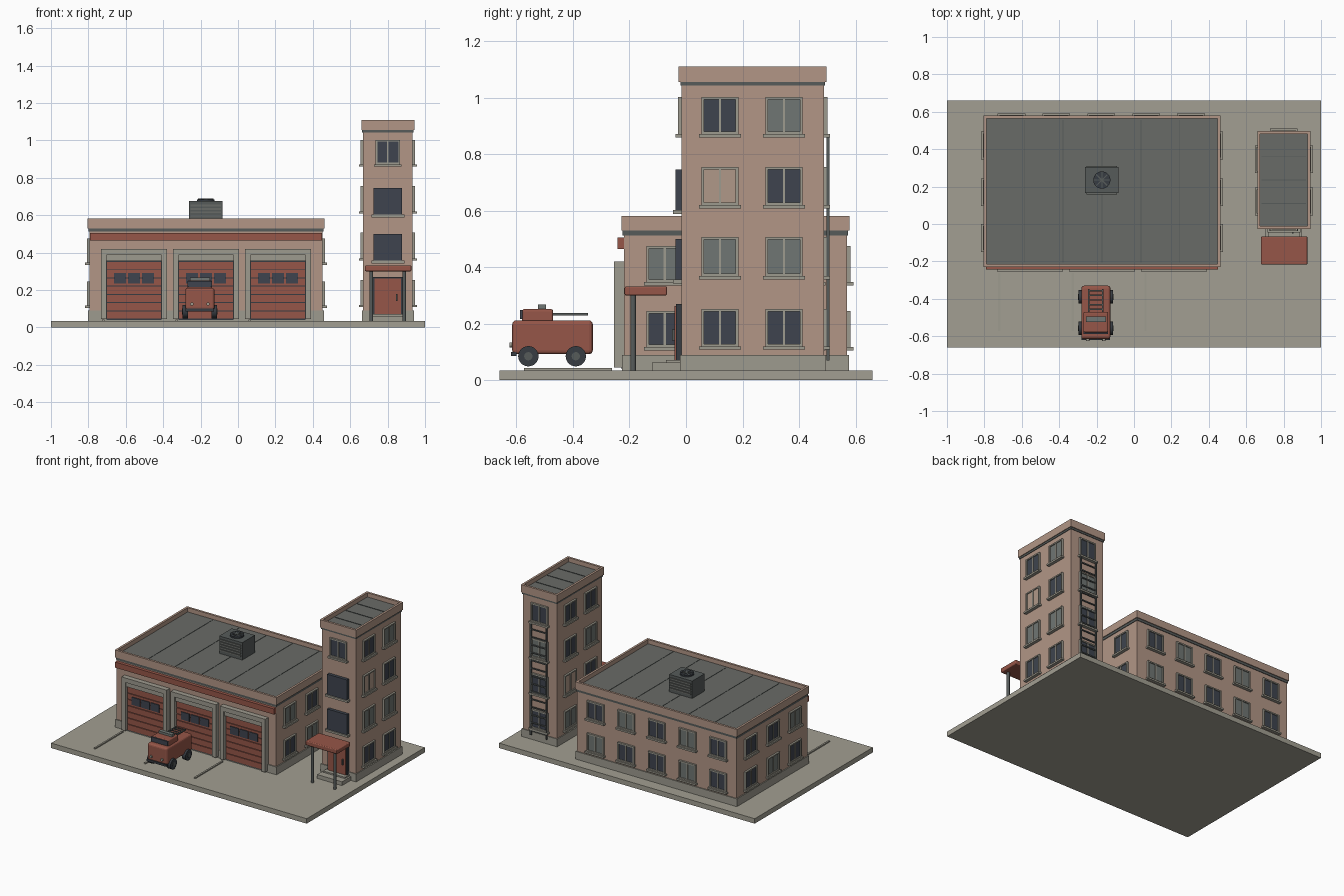
import bpy, bmesh, math
from mathutils import Matrix, Vector

if "Cube" in bpy.data.objects:
    bpy.data.objects.remove(bpy.data.objects["Cube"])


def srgb(r, g, b):
    f = lambda c: (c / 255 / 12.92) if c <= 10 else ((c / 255 + 0.055) / 1.055) ** 2.4
    return (f(r), f(g), f(b), 1)


COLOURS = {
    "wall": (178, 150, 134), "red": (150, 86, 72), "pavement": (162, 159, 146),
    "trim": (158, 155, 143), "roof": (105, 107, 103), "glass": (62, 68, 78),
    "pale_glass": (112, 118, 115), "metal": (86, 91, 90), "tyre": (55, 60, 66),
    "blind": (176, 152, 136)}
MATS = {}
for n, c in COLOURS.items():
    MATS[n] = bpy.data.materials.new(n)
    MATS[n].diffuse_color = srgb(*c)


def finish(name, bm, mats, matrix=None, bevel=0):
    me = bpy.data.meshes.new(name)
    bmesh.ops.recalc_face_normals(bm, faces=bm.faces)
    bm.to_mesh(me)
    bm.free()
    for m in mats:
        me.materials.append(MATS[m])
    ob = bpy.data.objects.new(name, me)
    bpy.context.collection.objects.link(ob)
    if matrix is not None:
        ob.matrix_world = matrix
    if bevel:
        mod = ob.modifiers.new("bevel", "BEVEL")
        mod.width, mod.segments = bevel, 3
    return ob


def add_box(bm, x0, x1, y0, y1, z0, z1):
    m = Matrix.Translation(((x0 + x1) / 2, (y0 + y1) / 2, (z0 + z1) / 2)) @ \
        Matrix.Diagonal((x1 - x0, y1 - y0, z1 - z0, 1))
    verts = bmesh.ops.create_cube(bm, size=1, matrix=m)["verts"]
    return {f for v in verts for f in v.link_faces}


def boxes(name, parts, matrix=None, bevel=0):
    """parts: (x0, x1, y0, y1, z0, z1, colour)"""
    bm = bmesh.new()
    mats = list(dict.fromkeys(p[6] for p in parts))
    for p in parts:
        for f in add_box(bm, *p[:6]):
            f.material_index = mats.index(p[6])
    return finish(name, bm, mats, matrix, bevel)


def cylinder(name, mat, loc, r, depth, axis="Z", seg=24):
    bm = bmesh.new()
    bmesh.ops.create_cone(bm, cap_ends=True, segments=seg, radius1=r, radius2=r, depth=depth)
    rot = Matrix.Rotation(math.pi / 2, 4, "Y" if axis == "X" else "X") if axis != "Z" else Matrix()
    ob = finish(name, bm, [mat], Matrix.Translation(loc) @ rot)
    for p in ob.data.polygons:
        p.use_smooth = len(p.vertices) == 4
    return ob


def parapet(name, x0, x1, y0, y1, z0, z1, lip, drop):
    """Roof block with a sunken roof surface inside a raised rim."""
    bm = bmesh.new()
    add_box(bm, x0, x1, y0, y1, z0, z1)
    top = max(bm.faces, key=lambda f: f.calc_center_median().z)
    bmesh.ops.inset_region(bm, faces=[top], thickness=lip)
    new = bmesh.ops.extrude_face_region(bm, geom=[top])["geom"]
    bmesh.ops.delete(bm, geom=[top], context="FACES")
    bmesh.ops.translate(bm, vec=(0, 0, -drop), verts=[g for g in new if isinstance(g, bmesh.types.BMVert)])
    for g in new:
        if isinstance(g, bmesh.types.BMFace):
            g.material_index = 1
    finish(name, bm, ["wall", "roof"])


def window(x, y, z0, z1, angle, glass, w=0.13):
    """Framed two-pane window with a sill, facing -y before turning."""
    h, b = w / 2, 0.009
    boxes("window", [
        (-h + b / 2, h - b / 2, -0.006, 0.005, z0 + b / 2, z1 - b / 2, glass),
        (-h, -h + b, -0.013, 0.005, z0, z1, "trim"), (h - b, h, -0.013, 0.005, z0, z1, "trim"),
        (-h + b, h - b, -0.013, 0.005, z1 - b, z1, "trim"), (-h + b, h - b, -0.013, 0.005, z0, z0 + b, "trim"),
        (-0.004, 0.004, -0.011, 0.005, z0 + b, z1 - b, "trim"),
        (-h - 0.009, h + 0.009, -0.022, 0.005, z0 - 0.012, z0, "trim")],
        Matrix.Translation((x, y, 0)) @ Matrix.Rotation(math.radians(angle), 4, "Z"))


# site slab and lane lines
boxes("ground_slab", [(-1, 1, -0.66, 0.66, 0, 0.035, "pavement")])
for x in (-0.72, -0.327, 0.062):
    boxes("lane_line", [(x - 0.006, x + 0.006, -0.573, -0.262, 0.035, 0.043, "trim")])

# main hall
X0, X1, Y0, Y1 = -0.795, 0.453, -0.22, 0.57
boxes("hall_walls", [(X0, X1, Y0, Y1, 0.035, 0.52, "wall")])
boxes("hall_plinth", [(X0 - 0.007, X1 + 0.007, Y0 - 0.007, Y1 + 0.007, 0.035, 0.09, "trim")])
boxes("hall_cornice", [(X0 - 0.004, X1 + 0.004, Y0 - 0.004, Y1 + 0.004, 0.513, 0.532, "metal")])
parapet("hall_parapet", X0 - 0.009, X1 + 0.009, Y0 - 0.009, Y1 + 0.009, 0.53, 0.582, 0.022, 0.03)
for i in range(1, 6):
    x = X0 + (X1 - X0) * i / 6
    boxes("roof_seam", [(x - 0.002, x + 0.002, Y0 + 0.014, Y1 - 0.014, 0.55, 0.554, "metal")])
boxes("front_fascia", [(X0 + 0.003, X1 - 0.003, -0.243, Y0, 0.465, 0.505, "red")])

# garage doors with surrounds
for cx in (-0.556, -0.171, 0.214):
    boxes("garage_frame", [
        (cx - 0.177, cx - 0.147, -0.255, Y0, 0.045, 0.42, "trim"),
        (cx + 0.147, cx + 0.177, -0.255, Y0, 0.045, 0.42, "trim"),
        (cx - 0.147, cx + 0.147, -0.255, Y0, 0.388, 0.42, "trim"),
        (cx - 0.147, cx + 0.147, -0.245, Y0, 0.355, 0.388, "trim")])
    panels = [(cx - 0.147, cx + 0.147, -0.2285, Y0, 0.04, 0.355, "tyre")]
    for i in range(7):
        z = 0.047 + i * 0.044
        panels.append((cx - 0.145, cx + 0.145, -0.235, Y0, z, z + 0.039, "red"))
    boxes("garage_door", panels)
    for dx in (-0.075, 0, 0.075):
        boxes("garage_door_window", [(cx + dx - 0.033, cx + dx + 0.033, -0.241, -0.233, 0.236, 0.29, "glass")])

# hall windows, two floors on the sides and the back
kinds = ["glass", "pale_glass", "glass", "glass", "pale_glass"]
for r, (z0, z1) in enumerate(((0.117, 0.245), (0.347, 0.475))):
    for i, y in enumerate((-0.075, 0.17, 0.42)):
        window(X1, y, z0, z1, 90, "pale_glass" if (r + i) % 3 == 1 else "glass")
        window(X0, y, z0, z1, -90, kinds[(i + r) % 5])
    for i in range(5):
        window(-0.655 + i * 0.24, Y1, z0, z1, 180, kinds[(i + 3 * r) % 5])

# rooftop fan unit
boxes("vent_unit", [(-0.262, -0.082, 0.165, 0.305, 0.55, 0.675, "metal")])
for i in range(5):
    z = 0.575 + i * 0.018
    boxes("vent_louvre", [(-0.253, -0.091, 0.159, 0.311, z, z + 0.009, "roof")])
cylinder("fan_ring", "tyre", (-0.172, 0.235, 0.679), 0.046, 0.012)
for i in range(4):
    boxes("fan_blade", [(-0.042, 0.042, -0.003, 0.003, 0.683, 0.688, "metal")],
          Matrix.Translation((-0.172, 0.235, 0)) @ Matrix.Rotation(i * math.pi / 4, 4, "Z"))

# tower
TX0, TX1, TY0, TY1 = 0.668, 0.934, -0.016, 0.488
TC = (TX0 + TX1) / 2
boxes("tower_walls", [(TX0, TX1, TY0, TY1, 0.035, 1.05, "wall")])
boxes("tower_plinth", [(TX0 - 0.006, TX1 + 0.006, TY0 - 0.006, TY1 + 0.006, 0.035, 0.09, "trim")])
boxes("tower_cornice", [(TX0 - 0.004, TX1 + 0.004, TY0 - 0.004, TY1 + 0.004, 1.043, 1.058, "metal")])
parapet("tower_parapet", TX0 - 0.009, TX1 + 0.009, TY0 - 0.01, TY1 + 0.01, 1.056, 1.11, 0.022, 0.03)
for y in (0.11, 0.235, 0.36):
    boxes("tower_roof_seam", [(TX0 + 0.014, TX1 - 0.014, y - 0.002, y + 0.002, 1.08, 1.083, "metal")])
floors = ((0.12, 0.253), (0.369, 0.507), (0.62, 0.755), (0.872, 1.003))
right = (("glass", "glass"), ("pale_glass", "pale_glass"), ("blind", "glass"), ("glass", "pale_glass"))
for r, (z0, z1) in enumerate(floors):
    for i, y in enumerate((0.12, 0.347)):
        window(TX1, y, z0, z1, 90, right[r][i])
        window(TX0, y, z0, z1, -90, right[(r + 1) % 4][1 - i])
    window(TC, TY1, z0, z1, 180, ("glass", "glass", "pale_glass", "glass")[r])
window(TC, TY0, 0.872, 1.003, 0, "glass")
for z0 in (0.357, 0.603):
    boxes("tower_front_window", [(TC - 0.077, TC + 0.077, -0.038, TY0, z0, z0 + 0.143, "glass"),
                                 (TC - 0.088, TC + 0.088, -0.046, TY0, z0 - 0.014, z0, "trim")])

# tower entrance: door, steps, canopy
boxes("entrance_door", [(TC - 0.078, TC + 0.078, -0.035, TY0, 0.06, 0.27, "tyre"),
                        (TC - 0.07, TC + 0.07, -0.041, TY0, 0.065, 0.262, "red"),
                        (TC + 0.045, TC + 0.052, -0.05, -0.041, 0.14, 0.18, "metal")])
boxes("entrance_steps", [(TC - 0.097, TC + 0.097, -0.12, TY0, 0.035, 0.062, "trim"),
                         (TC - 0.085, TC + 0.085, -0.07, TY0, 0.062, 0.072, "trim")])
boxes("canopy", [(0.679, 0.927, -0.217, -0.067, 0.3, 0.332, "red")], bevel=0.006)
for s in (-1, 1):
    cylinder("canopy_post", "metal", (TC + s * 0.088, -0.187, 0.17), 0.01, 0.27, seg=12)

# ladder on the tower's back
rungs = [(TC - 0.062, TC + 0.062, 0.5, 0.507, 0.1 + i * 0.055, 0.108 + i * 0.055, "metal") for i in range(14)]
rails = [(TC + s * 0.062 - 0.005, TC + s * 0.062 + 0.005, 0.498, 0.508, 0.07, 0.87, "metal") for s in (-1, 1)]
boxes("tower_ladder", rails + rungs)

# fire engine
C = -0.204
boxes("engine_body", [(C - 0.078, C + 0.078, -0.615, -0.33, 0.092, 0.212, "red")], bevel=0.014)
boxes("engine_cab", [(C - 0.066, C + 0.066, -0.58, -0.47, 0.205, 0.252, "red")], bevel=0.008)
boxes("windscreen", [(C - 0.066, C + 0.066, -0.588, -0.578, 0.216, 0.248, "glass")])
boxes("light_bar", [(C - 0.053, C + 0.053, -0.523, -0.495, 0.25, 0.268, "pale_glass")])
boxes("front_bumper", [(C - 0.076, C + 0.076, -0.62, -0.6, 0.085, 0.1, "tyre")])
for s in (-1, 1):
    cylinder("headlight", "trim", (C + s * 0.043, -0.618, 0.125), 0.009, 0.014, "Y", 12)
    for y in (-0.558, -0.39):
        cylinder("wheel", "tyre", (C + s * 0.077, y, 0.085), 0.036, 0.03, "X")
        cylinder("wheel_hub", "metal", (C + s * 0.0925, y, 0.085), 0.015, 0.004, "X", 12)
boxes("engine_ladder",
      [(C + s * 0.037 - 0.004, C + s * 0.037 + 0.004, -0.48, -0.347, 0.23, 0.238, "metal") for s in (-1, 1)] +
      [(C - 0.037, C + 0.037, y, y + 0.007, 0.231, 0.237, "metal") for y in (-0.46, -0.435, -0.41, -0.385, -0.36)])

for m in bpy.data.materials:
    if m.users and not m.is_grease_pencil:
        m.use_nodes = True
        m.node_tree.nodes["Principled BSDF"].inputs["Base Color"].default_value = m.diffuse_color
